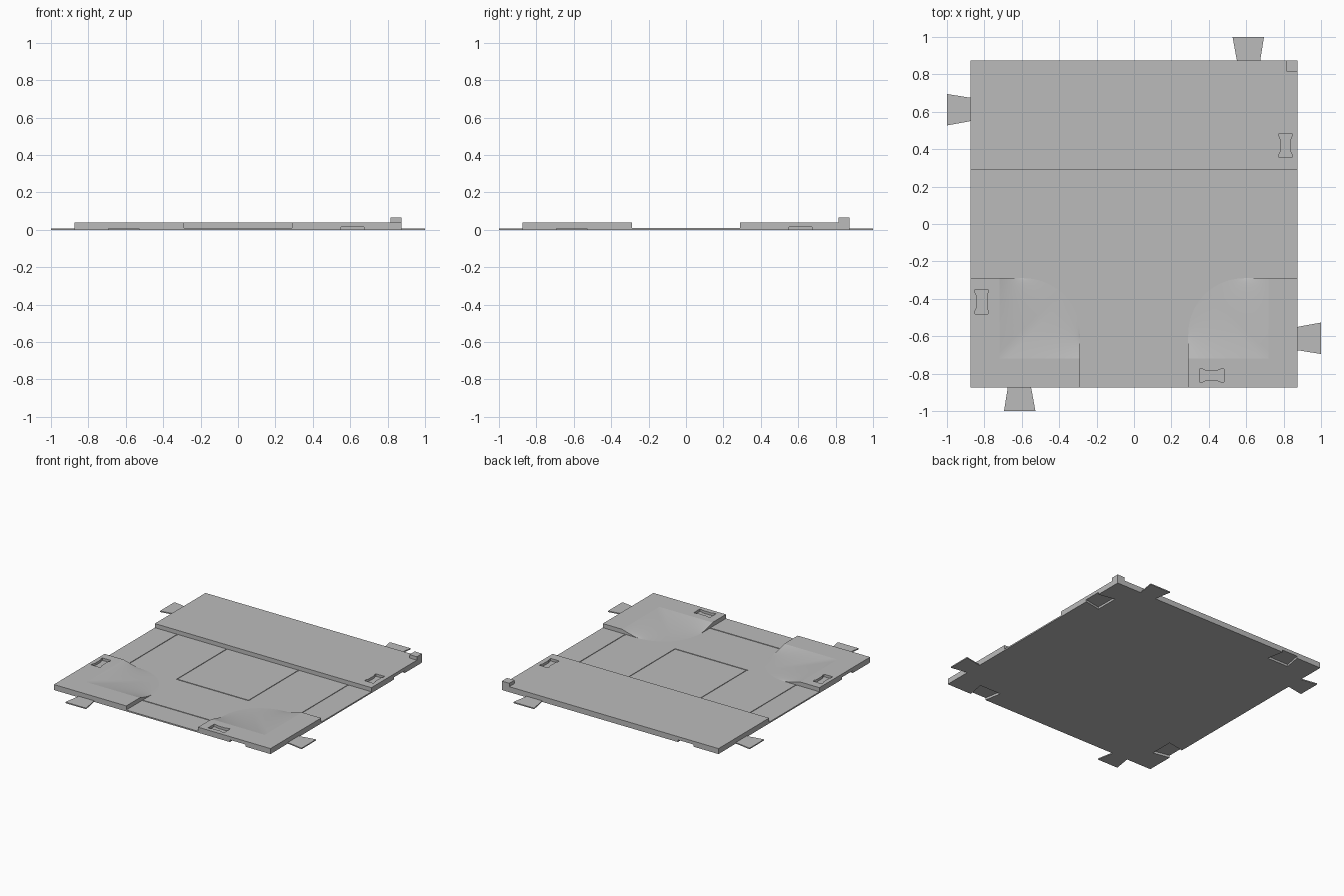
import bpy, bmesh, math

cube = bpy.data.objects.get("Cube")
if cube:
    bpy.data.objects.remove(cube, do_unlink=True)

EDGE, INNER = 0.875, 0.29      # tile half size, inner third
FLOOR, TOP = 0.01, 0.04        # plate top, block top
BEND = 0.72                    # where the scooped corner starts

grey = bpy.data.materials.new("plain grey")
grey.use_nodes = True
grey.diffuse_color = (0.5, 0.5, 0.5, 1)
grey.node_tree.nodes["Principled BSDF"].inputs["Base Color"].default_value = (0.5, 0.5, 0.5, 1)


def finish(name, bm):
    bmesh.ops.recalc_face_normals(bm, faces=bm.faces)
    mesh = bpy.data.meshes.new(name)
    bm.to_mesh(mesh)
    bm.free()
    mesh.materials.append(grey)
    obj = bpy.data.objects.new(name, mesh)
    bpy.context.collection.objects.link(obj)
    return obj


def prism(name, outline, z0, z1):
    bm = bmesh.new()
    face = bm.faces.new([bm.verts.new((x, y, z0)) for x, y in outline])
    out = bmesh.ops.extrude_face_region(bm, geom=[face])
    for item in out["geom"]:
        if isinstance(item, bmesh.types.BMVert):
            item.co.z = z1
    return finish(name, bm)


def box(name, x0, x1, y0, y1, z0, z1):
    return prism(name, [(x0, y0), (x1, y0), (x1, y1), (x0, y1)], z0, z1)


def cut(target, cutter):
    mod = target.modifiers.new("cut", "BOOLEAN")
    mod.operation = "DIFFERENCE"
    mod.solver = "EXACT"
    mod.object = cutter
    bpy.context.view_layer.objects.active = target
    bpy.ops.object.modifier_apply(modifier=mod.name)


def discard(cutter):
    bpy.data.objects.remove(cutter, do_unlink=True)


def turned(points, quarter):
    for _ in range(quarter):
        points = [(-y, x) for x, y in points]
    return points


# Base plate and raised blocks
plate = box("base_plate", -EDGE, EDGE, -EDGE, EDGE, 0, FLOOR)
back = box("back_slab", -EDGE, EDGE, INNER, EDGE, FLOOR, TOP)


def corner_block(side, sx):
    ell = [(EDGE, EDGE), (INNER, EDGE), (INNER, BEND), (BEND, BEND), (BEND, INNER), (EDGE, INNER)]
    return prism(side + "_corner_block", [(sx * x, -y) for x, y in ell], FLOOR, TOP)


def corner_scoop(side, sx, steps=24, rows=10):
    # Loft from the bent block edge down to a quarter arc on the floor
    bm = bmesh.new()
    grid = []
    centre, radius = 0.59, 0.59 - INNER
    for i in range(steps + 1):
        t = i / steps
        ang = t * math.pi / 2
        ax, ay = centre - radius * math.cos(ang), centre - radius * math.sin(ang)
        ox = INNER + (BEND - INNER) * min(1, 2 * t)
        oy = INNER + (BEND - INNER) * min(1, 2 - 2 * t)
        line = []
        for j in range(rows + 1):
            s = j / rows
            h = FLOOR + (TOP - FLOOR) * (1 - s) ** 1.3
            x, y = ox + (ax - ox) * s, oy + (ay - oy) * s
            line.append(bm.verts.new((sx * x, -y, h)))
        grid.append(line)
    for a, b in zip(grid, grid[1:]):
        for j in range(rows):
            bm.faces.new((a[j], a[j + 1], b[j + 1], b[j]))
    # Walls along both open inner sides
    for line in (grid[0], grid[-1]):
        foot = [bm.verts.new((v.co.x, v.co.y, FLOOR)) for v in line[:-1]] + [line[-1]]
        for j in range(rows):
            loop = [line[j], line[j + 1], foot[j + 1], foot[j]]
            bm.faces.new(list(dict.fromkeys(loop)))
    obj = finish(side + "_corner_scoop", bm)
    up = sum(p.normal.z for p in obj.data.polygons)
    if up < 0:
        obj.data.flip_normals()
    bpy.ops.object.select_all(action="DESELECT")
    obj.select_set(True)
    bpy.context.view_layer.objects.active = obj
    bpy.ops.object.shade_smooth_by_angle(angle=math.radians(30))
    return obj


left = corner_block("left", 1)
right = corner_block("right", -1)
corner_scoop("left", 1)
corner_scoop("right", -1)

# Marker post on the back corner
box("corner_post", 0.815, EDGE, 0.815, EDGE, TOP, 0.065)

# Dovetail tabs on every side, with matching sockets beneath
tab = [(0.55, EDGE), (0.675, EDGE), (0.695, 1), (0.527, 1)]
socket = [(-0.55, 0.9), (-0.55, EDGE), (-0.527, 0.75), (-0.698, 0.75), (-0.675, EDGE), (-0.675, 0.9)]
hosts = {0: back, 1: right, 2: left, 3: back}
for q, side in enumerate(("back", "right", "front", "left")):
    prism(side + "_tab", turned(tab, q), 0, 0.008)
    cutter = prism("socket_cutter", turned(socket, q), -0.02, 0.016)
    cut(plate, cutter)
    cut(hosts[q], cutter)
    discard(cutter)

# Waisted pockets in the block tops
half = [(-0.035, -0.065), (0.035, -0.065), (0.035, -0.05), (0.028, -0.035)]
waisted = half + [(0.028, 0.035), (0.035, 0.05), (0.035, 0.065)]
waisted += [(-0.035, 0.065), (-0.035, 0.05), (-0.028, 0.035), (-0.028, -0.035), (-0.035, -0.05)]
for host, px, py, q in ((back, 0.81, 0.42, 0), (right, -0.815, -0.415, 0), (left, 0.415, -0.81, 1)):
    shape = [(x + px, y + py) for x, y in turned(waisted, q)]
    cutter = prism("pocket_cutter", shape, TOP - 0.018, TOP + 0.02)
    cut(host, cutter)
    discard(cutter)

# Fine grooves in the floor
W = 0.005
lines = [(x - W, x + W, -INNER, INNER - 0.002) for x in (-0.69, -INNER, INNER, 0.69)]
lines += [(-INNER - W, INNER + W, y - W, y + W) for y in (-0.69, -INNER)]
for x0, x1, y0, y1 in lines:
    cutter = box("groove_cutter", x0, x1, y0, y1, FLOOR - 0.004, FLOOR + 0.01)
    cut(plate, cutter)
    discard(cutter)
